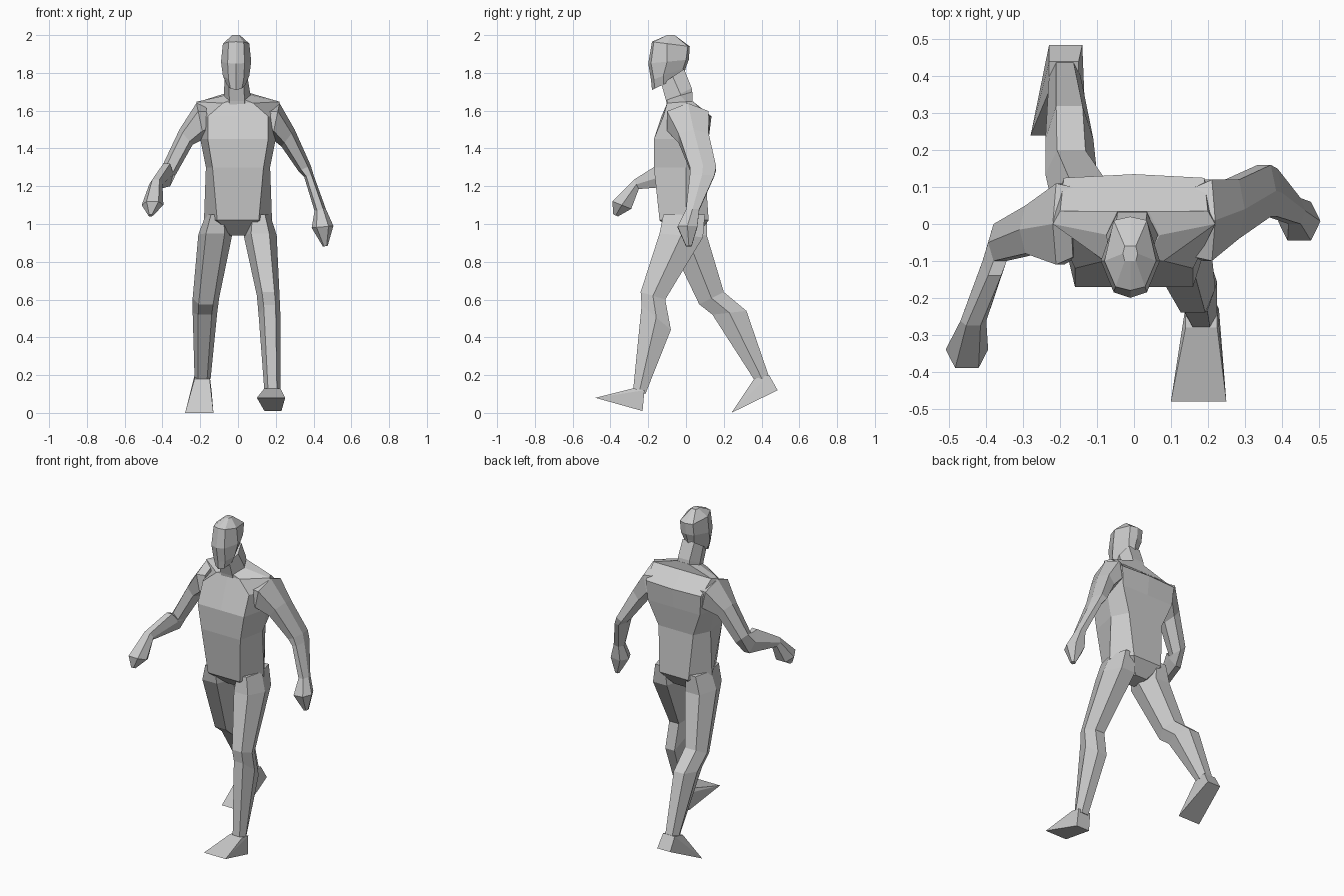
import bpy
import bmesh
from mathutils import Vector

default_cube = bpy.data.objects.get("Cube")
if default_cube:
    bpy.data.objects.remove(default_cube, do_unlink=True)

# One plain grey for the whole figure
GREY = (.6, .6, .6, 1)
grey = bpy.data.materials.new("plain_grey")
grey.use_nodes = True
grey.diffuse_color = GREY
for node in grey.node_tree.nodes:
    if node.type == "BSDF_PRINCIPLED":
        node.inputs["Base Color"].default_value = GREY
        node.inputs["Roughness"].default_value = .8


def finish(name, bm):
    """Turn a bmesh into a flat-shaded grey object."""
    bmesh.ops.recalc_face_normals(bm, faces=bm.faces[:])
    mesh = bpy.data.meshes.new(name)
    bm.to_mesh(mesh)
    bm.free()
    mesh.materials.append(grey)
    part = bpy.data.objects.new(name, mesh)
    bpy.context.collection.objects.link(part)
    return part


def loft(name, sections):
    """Skin a list of equal-length cross-sections and cap both ends."""
    bm = bmesh.new()
    rings = [[bm.verts.new(point) for point in section] for section in sections]
    for lower, upper in zip(rings, rings[1:]):
        for i in range(len(lower)):
            j = (i + 1) % len(lower)
            bm.faces.new((lower[i], lower[j], upper[j], upper[i]))
    bm.faces.new(rings[0])
    bm.faces.new(rings[-1])
    return finish(name, bm)


def body_section(front_z, back_z, front_x, front_y, side_x, side_y,
                 back_x, back_y, bulge=0, center_x=0):
    """Symmetric eight-sided section, tilted between front and back height."""
    half = [(0, front_y), (front_x, front_y + bulge), (side_x, side_y),
            (back_x, back_y - bulge), (0, back_y)]
    outline = half + [(-x, y) for x, y in reversed(half[1:-1])]
    slope = (back_z - front_z) / (back_y - front_y)
    return [Vector((x + center_x, y, front_z + (y - front_y) * slope))
            for x, y in outline]


def limb_section(outer, inner, front, back, flat=.55):
    """Six-sided section with ridges at the outer and inner side."""
    half = (outer - inner) * flat / 2
    return [outer, front + half, front - half, inner, back - half, back + half]


def along_y(outer_x, inner_x, front_y, front_z, back_y, back_z):
    """Limb section seen from the side, for legs and a raised forearm."""
    mid_x = (outer_x + inner_x) / 2
    mid_y = (front_y + back_y) / 2
    mid_z = (front_z + back_z) / 2
    return limb_section(Vector((outer_x, mid_y, mid_z)),
                        Vector((inner_x, mid_y, mid_z)),
                        Vector((mid_x, front_y, front_z)),
                        Vector((mid_x, back_y, back_z)))


def along_x(outer_x, outer_z, inner_x, inner_z, front_y, back_y):
    """Limb section seen from the front, for hanging arms."""
    mid_x = (outer_x + inner_x) / 2
    mid_y = (front_y + back_y) / 2
    mid_z = (outer_z + inner_z) / 2
    return limb_section(Vector((outer_x, mid_y, outer_z)),
                        Vector((inner_x, mid_y, inner_z)),
                        Vector((mid_x, front_y, mid_z)),
                        Vector((mid_x, back_y, mid_z)))


def wedge_foot(name, edges):
    """Wedge-shaped foot: convex hull of crosswise edges (x, x, y, z)."""
    bm = bmesh.new()
    for first_x, second_x, y, z in edges:
        bm.verts.new((first_x, y, z))
        bm.verts.new((second_x, y, z))
    hull = bmesh.ops.convex_hull(bm, input=bm.verts[:])
    spare = [v for v in hull["geom_interior"] if isinstance(v, bmesh.types.BMVert)]
    if spare:
        bmesh.ops.delete(bm, geom=spare, context="VERTS")
    bmesh.ops.dissolve_limit(bm, angle_limit=.02, verts=bm.verts[:], edges=bm.edges[:])
    return finish(name, bm)


# Torso from crotch to collar
loft("torso", [
    body_section(.94, .94, .04, -.05, .05, 0, .04, .06),
    body_section(1.02, 1.02, .11, -.14, .18, 0, .1, .12),
    body_section(1.3, 1.3, .135, -.17, .17, 0, .12, .1),
    body_section(1.45, 1.45, .16, -.17, .2, 0, .18, .12),
    body_section(1.57, 1.57, .16, -.13, .22, .02, .19, .135, .01),
    body_section(1.64, 1.65, .08, -.1, .22, 0, .2, .035),
    body_section(1.66, 1.7, .03, -.1, .07, -.03, .04, .035),
])

# Neck leaning forward
loft("neck", [
    body_section(1.62, 1.68, .04, -.1, .07, -.03, .04, .035, 0, -.005),
    body_section(1.65, 1.72, .04, -.105, .07, -.03, .04, .03, 0, -.005),
    body_section(1.74, 1.82, .04, -.13, .06, -.07, .04, -.01, 0, -.01),
])

# Faceted head
loft("head", [
    body_section(1.71, 1.79, .03, -.18, .05, -.12, .03, -.01, .015, -.01),
    body_section(1.76, 1.83, .04, -.185, .07, -.12, .035, 0, .015, -.01),
    body_section(1.85, 1.87, .045, -.2, .08, -.1, .045, .015, .015, -.01),
    body_section(1.965, 1.94, .04, -.18, .07, -.1, .045, .02, .01, -.01),
    body_section(2, 2, .015, -.1, .02, -.08, .015, -.06, 0, -.01),
])

# Left arm swinging back
loft("left_arm", [
    along_x(.17, 1.63, .15, 1.47, -.09, .1),
    along_x(.22, 1.64, .18, 1.45, -.1, .12),
    along_x(.3, 1.5, .23, 1.41, -.04, .12),
    along_x(.385, 1.31, .32, 1.28, .02, .16),
    along_x(.4, 1.26, .35, 1.25, .02, .15),
    along_x(.465, 1.08, .405, 1.07, 0, .07),
    along_x(.505, .99, .39, .98, -.045, .06),
    along_x(.475, .885, .45, .88, 0, .03),
])

# Right arm with the forearm reaching forward
loft("right_arm", [
    along_x(-.17, 1.63, -.15, 1.47, -.09, .1),
    along_x(-.22, 1.64, -.18, 1.45, -.11, .11),
    along_x(-.31, 1.5, -.24, 1.42, -.08, .05),
    along_x(-.395, 1.32, -.33, 1.26, -.1, 0),
    along_y(-.41, -.345, -.14, 1.32, -.06, 1.2),
    along_y(-.47, -.4, -.275, 1.235, -.25, 1.185),
    along_y(-.51, -.395, -.39, 1.12, -.29, 1.08),
    along_y(-.475, -.45, -.385, 1.05, -.36, 1.04),
])

# Left leg stepping forward
loft("left_leg", [
    along_y(.17, .05, -.12, 1.05, .1, 1.05),
    along_y(.205, .03, -.14, .95, .09, .93),
    along_y(.22, .1, -.24, .64, -.11, .6),
    along_y(.225, .11, -.235, .57, -.08, .44),
    along_y(.225, .14, -.28, .12, -.215, .1),
])
wedge_foot("left_foot", [
    (.14, .225, -.28, .13), (.14, .225, -.22, .12),
    (.14, .23, -.23, .01), (.1, .25, -.48, .08),
])

# Right leg pushing off behind
loft("right_leg", [
    along_y(-.17, -.05, -.12, 1.05, .11, 1.05),
    along_y(-.21, -.03, -.11, .95, .11, .94),
    along_y(-.24, -.1, .07, .575, .2, .64),
    along_y(-.24, -.11, .14, .52, .32, .54),
    along_y(-.23, -.145, .365, .17, .44, .19),
])
wedge_foot("right_foot", [
    (-.23, -.15, .36, .18), (-.23, -.15, .44, .2),
    (-.23, -.14, .485, .12), (-.28, -.13, .24, 0),
])
